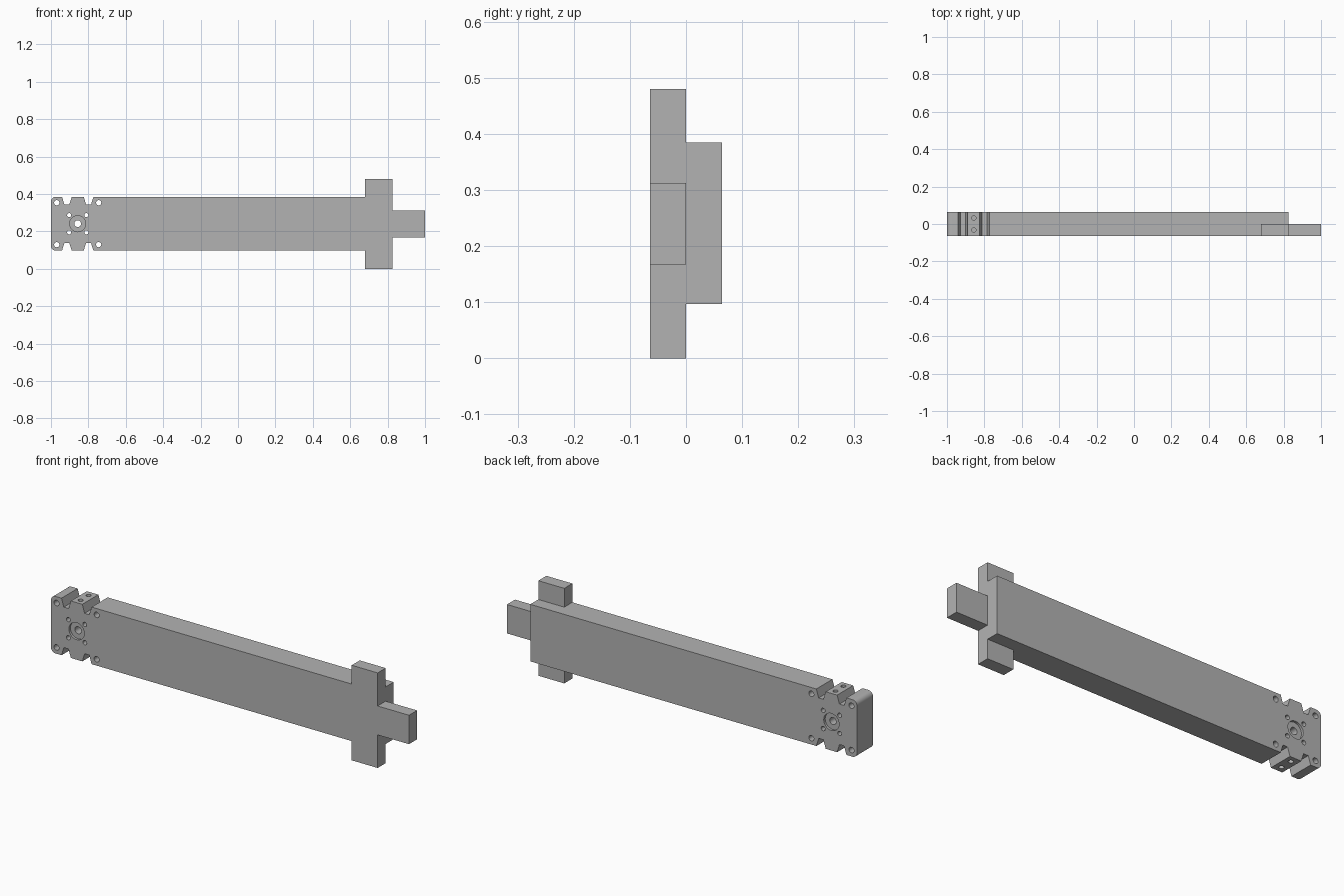
import bpy, bmesh, math
from mathutils import Matrix, Vector

cube = bpy.data.objects.get("Cube")
if cube:
    bpy.data.objects.remove(cube)

grey = bpy.data.materials.new("plain grey")
grey.use_nodes = True
grey.diffuse_color = (0.45, 0.45, 0.45, 1)
grey.node_tree.nodes["Principled BSDF"].inputs["Base Color"].default_value = (0.45, 0.45, 0.45, 1)

FRONT, BACK = -0.064, 0.064
BOTTOM, TOP = 0.097, 0.385
MID = (BOTTOM + TOP) / 2
HUB = -0.857


def make_object(name, bm):
    bmesh.ops.recalc_face_normals(bm, faces=bm.faces)
    mesh = bpy.data.meshes.new(name)
    bm.to_mesh(mesh)
    bm.free()
    mesh.materials.append(grey)
    obj = bpy.data.objects.new(name, mesh)
    bpy.context.collection.objects.link(obj)
    return obj


def extrude_profile(name, points, y0, y1):
    """Extrude an x-z outline along y."""
    bm = bmesh.new()
    face = bm.faces.new([bm.verts.new((x, y0, z)) for x, z in points])
    new = bmesh.ops.extrude_face_region(bm, geom=[face])["geom"]
    bmesh.ops.translate(bm, vec=(0, y1 - y0, 0),
                        verts=[v for v in new if isinstance(v, bmesh.types.BMVert)])
    return make_object(name, bm)


def block(name, x0, x1, z0, z1):
    return extrude_profile(name, [(x0, z0), (x1, z0), (x1, z1), (x0, z1)], FRONT, 0)


cutters = []


def drill(center, radius, depth, axis="Y", sides=24):
    bm = bmesh.new()
    turn = Matrix.Rotation(math.pi / 2, 4, "X") if axis == "Y" else Matrix()
    bmesh.ops.create_cone(bm, cap_ends=True, segments=sides, radius1=radius, radius2=radius,
                          depth=depth, matrix=Matrix.Translation(Vector(center)) @ turn)
    cutters.append(make_object("hole_cutter", bm))


# Main beam outline: rounded left end, two tapered notches on each long edge
def upper_edge():
    pts = []
    r = 0.025
    for i in range(7):
        a = math.pi - i * math.pi / 12
        pts.append((-1 + r + r * math.cos(a), TOP - r + r * math.sin(a)))
    for side in (-1, 1):
        c = HUB + side * 0.058
        for dx, drop in ((-0.026, 0), (-0.013, 0.042), (0.013, 0.042), (0.026, 0)):
            pts.append((c + dx, TOP - drop))
    pts.append((0.825, TOP))
    return pts


upper = upper_edge()
lower = [(x, 2 * MID - z) for x, z in reversed(upper)]
beam = extrude_profile("main_beam", upper + lower, FRONT, BACK)

# Hub bore with a shallow round recess on each face
drill((HUB, 0, MID), 0.018, 0.3)
for y in (FRONT, BACK):
    drill((HUB, y, MID), 0.043, 0.024, sides=32)

# Corner holes, hub screw holes and edge holes
for sx in (-1, 1):
    for sz in (-1, 1):
        drill((HUB + sx * 0.112, 0, MID + sz * 0.112), 0.014, 0.3)
        drill((HUB + sx * 0.046, 0, MID + sz * 0.046), 0.011, 0.3)
        drill((HUB, sx * 0.032, MID + sz * 0.144), 0.012, 0.06, axis="Z")

for cutter in cutters:
    mod = beam.modifiers.new("cut", "BOOLEAN")
    mod.operation = "DIFFERENCE"
    mod.solver = "EXACT"
    mod.object = cutter

# Bake the cuts and discard the cutters
bpy.context.view_layer.update()
graph = bpy.context.evaluated_depsgraph_get()
baked = bpy.data.meshes.new_from_object(beam.evaluated_get(graph))
beam.modifiers.clear()
beam.data = baked
for cutter in cutters:
    bpy.data.objects.remove(cutter)

# Half-thickness cross lugs and end tab
block("upper_lug", 0.68, 0.825, TOP, 0.48)
block("lower_lug", 0.68, 0.825, 0, BOTTOM)
block("end_tab", 0.825, 1, 0.167, 0.313)

# Smooth round surfaces, keep edges sharp
bpy.ops.object.select_all(action="DESELECT")
beam.select_set(True)
bpy.context.view_layer.objects.active = beam
bpy.ops.object.shade_smooth_by_angle(angle=math.radians(30))
